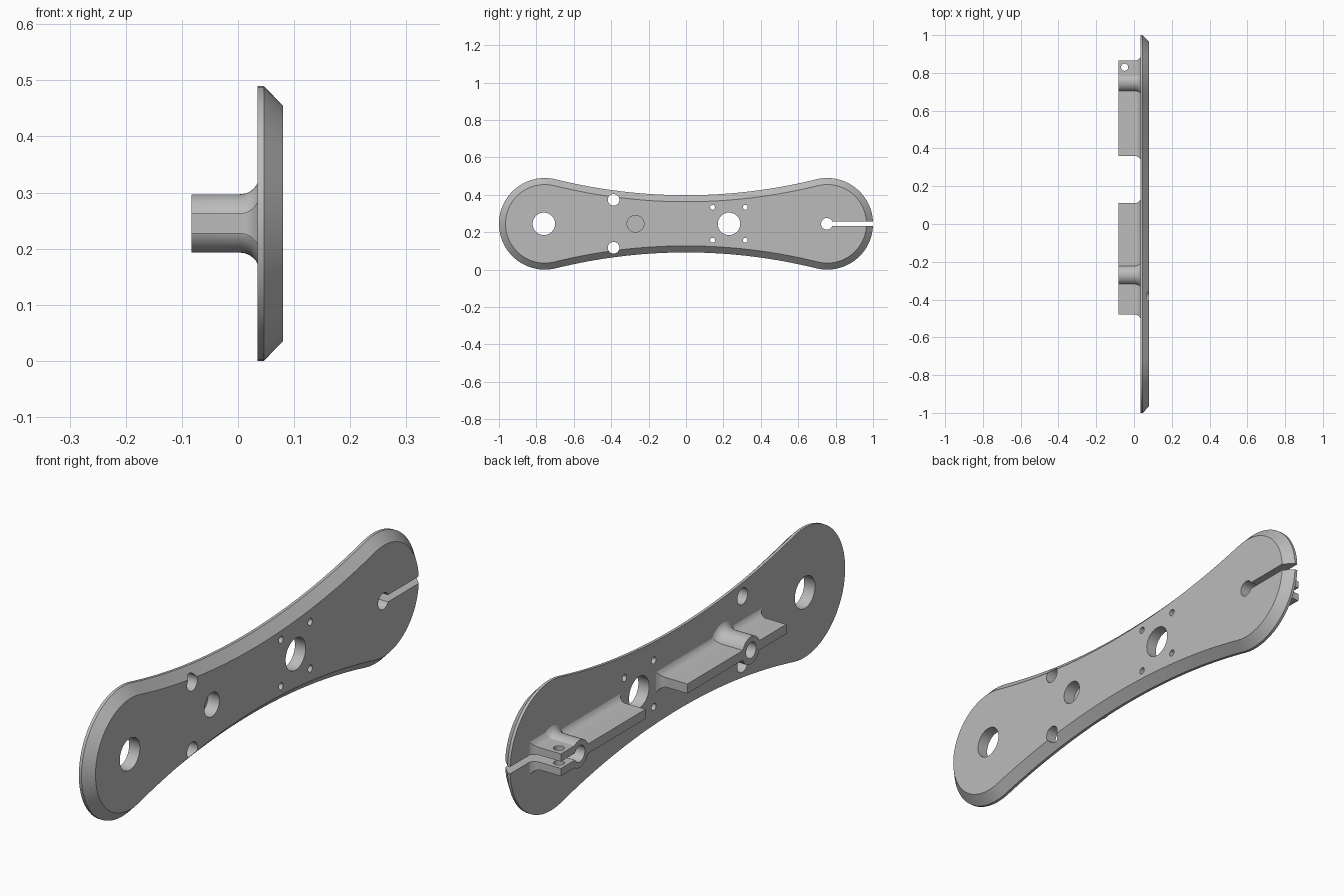
import bpy, bmesh
from math import sin, cos, pi, radians, atan2, asin, hypot

if "Cube" in bpy.data.objects:
    bpy.data.objects.remove(bpy.data.objects["Cube"])

MID = 0.245             # height of the long axis
BACK, FRONT = 0.035, 0.08   # plate faces
TIP = -0.083            # free ends of ribs and bosses
END_Y, END_R = 0.755, 0.245
WAIST = 0.153

grey = bpy.data.materials.new("grey metal")
grey.use_nodes = True
grey.diffuse_color = (0.5, 0.5, 0.5, 1)
grey.node_tree.nodes["Principled BSDF"].inputs["Base Color"].default_value = (0.5, 0.5, 0.5, 1)


def loft(name, outline, levels, axis="x", offset=(0, 0, MID)):
    """Stack outline(d) rings at (height, d) levels along x or z."""
    bm = bmesh.new()
    rings = []
    for h, d in levels:
        ring = []
        for a, b in outline(d):
            p = (h, a, b) if axis == "x" else (a, b, h)
            ring.append(bm.verts.new([p[i] + offset[i] for i in range(3)]))
        rings.append(ring)
    for low, high in zip(rings, rings[1:]):
        n = len(low)
        for i in range(n):
            j = (i + 1) % n
            bm.faces.new((low[i], low[j], high[j], high[i]))
    bm.faces.new(rings[0][::-1])
    bm.faces.new(rings[-1])
    mesh = bpy.data.meshes.new(name)
    bm.to_mesh(mesh)
    bm.free()
    mesh.materials.append(grey)
    obj = bpy.data.objects.new(name, mesh)
    bpy.context.collection.objects.link(obj)
    return obj


def circle(u, v, r, n=48):
    return lambda d: [(u + (r + d) * cos(2 * pi * i / n), v + (r + d) * sin(2 * pi * i / n))
                      for i in range(n)]


def box(y0, y1, half):
    return lambda d: [(y0 - d, -half - d), (y1 + d, -half - d), (y1 + d, half + d), (y0 - d, half + d)]


def plate_outline(d):
    # Round ends joined by tangent concave sides; d shrinks the outline
    side_r = (END_Y**2 + WAIST**2 - END_R**2) / (2 * (END_R - WAIST))
    centre = side_r + WAIST
    sweep = atan2(centre, -END_Y)
    half_angle = asin(END_Y / hypot(END_Y, centre))
    pts = []
    for i in range(41):
        a = -sweep + 2 * sweep * i / 40
        pts.append((END_Y + (END_R - d) * cos(a), (END_R - d) * sin(a)))
    for i in range(1, 40):
        a = -pi / 2 + half_angle * (1 - i / 20)
        pts.append(((side_r + d) * cos(a), centre + (side_r + d) * sin(a)))
    pts.append((-END_Y + (END_R - d) * cos(pi - sweep), (END_R - d) * sin(pi - sweep)))
    pts.pop()
    end = half_angle
    pts.append((-(side_r + d) * sin(end), centre - (side_r + d) * cos(end)))
    half = pts[:-1]
    return half + [(-u, -v) for u, v in half]


def fillet_levels(r=0.035, steps=6):
    # Straight wall, then a concave flare into the plate
    top = radians(65)
    rise = r * sin(top)
    out = [(TIP, 0)]
    for i in range(steps + 1):
        a = top * i / steps
        out.append((BACK - rise + r * sin(a), r * (1 - cos(a))))
    return out + [(BACK + 0.004, out[-1][1])]


def combine(target, tool, operation):
    mod = target.modifiers.new(operation.lower(), "BOOLEAN")
    mod.operation = operation
    mod.solver = "EXACT"
    mod.object = tool
    bpy.context.view_layer.objects.active = target
    bpy.ops.object.modifier_apply(modifier=mod.name)
    bpy.data.objects.remove(tool)


# Bevelled plate
plate = loft("arm_plate", plate_outline, [(BACK, 0), (0.046, 0), (FRONT, 0.035)])

# Ribs, bosses and clamp ears on the back
flare = fillet_levels()
for name, shape in (
    ("long_rib", box(-0.48, 0.11, 0.018)),
    ("short_rib", box(0.36, 0.753, 0.018)),
    ("clamp_ears", box(0.753, 0.865, 0.042)),
    ("pivot_boss", circle(-0.27, 0, 0.052)),
    ("clamp_boss", circle(0.753, 0, 0.052)),
):
    combine(plate, loft(name, shape, flare), "UNION")

# Through holes, blind bores and the clamp slot
THROUGH = (-0.2, 0.2)
holes = [(-0.76, 0, 0.06, THROUGH), (0.23, 0, 0.06, THROUGH), (0.753, 0, 0.031, THROUGH),
         (-0.27, 0, 0.045, (0.032, 0.2)), (-0.27, 0, 0.03, (-0.2, 0.015))]
holes += [(-0.387, s * 0.128, 0.031, THROUGH) for s in (-1, 1)]
holes += [(y, s * 0.088, 0.013, THROUGH) for y in (0.142, 0.317) for s in (-1, 1)]
for y, z, r, span in holes:
    combine(plate, loft("hole_cutter", circle(y, z, r), [(h, 0) for h in span]), "DIFFERENCE")
combine(plate, loft("slot_cutter", box(0.753, 1.1, 0.013), [(h, 0) for h in THROUGH]), "DIFFERENCE")
combine(plate, loft("bolt_cutter", circle(-0.05, 0.83, 0.019, 32),
                    [(-0.1, 0), (0.1, 0)], "z"), "DIFFERENCE")

# Smooth curves, sharp edges
for o in bpy.context.selected_objects:
    o.select_set(False)
plate.select_set(True)
bpy.context.view_layer.objects.active = plate
bpy.ops.object.shade_smooth_by_angle(angle=radians(22))
